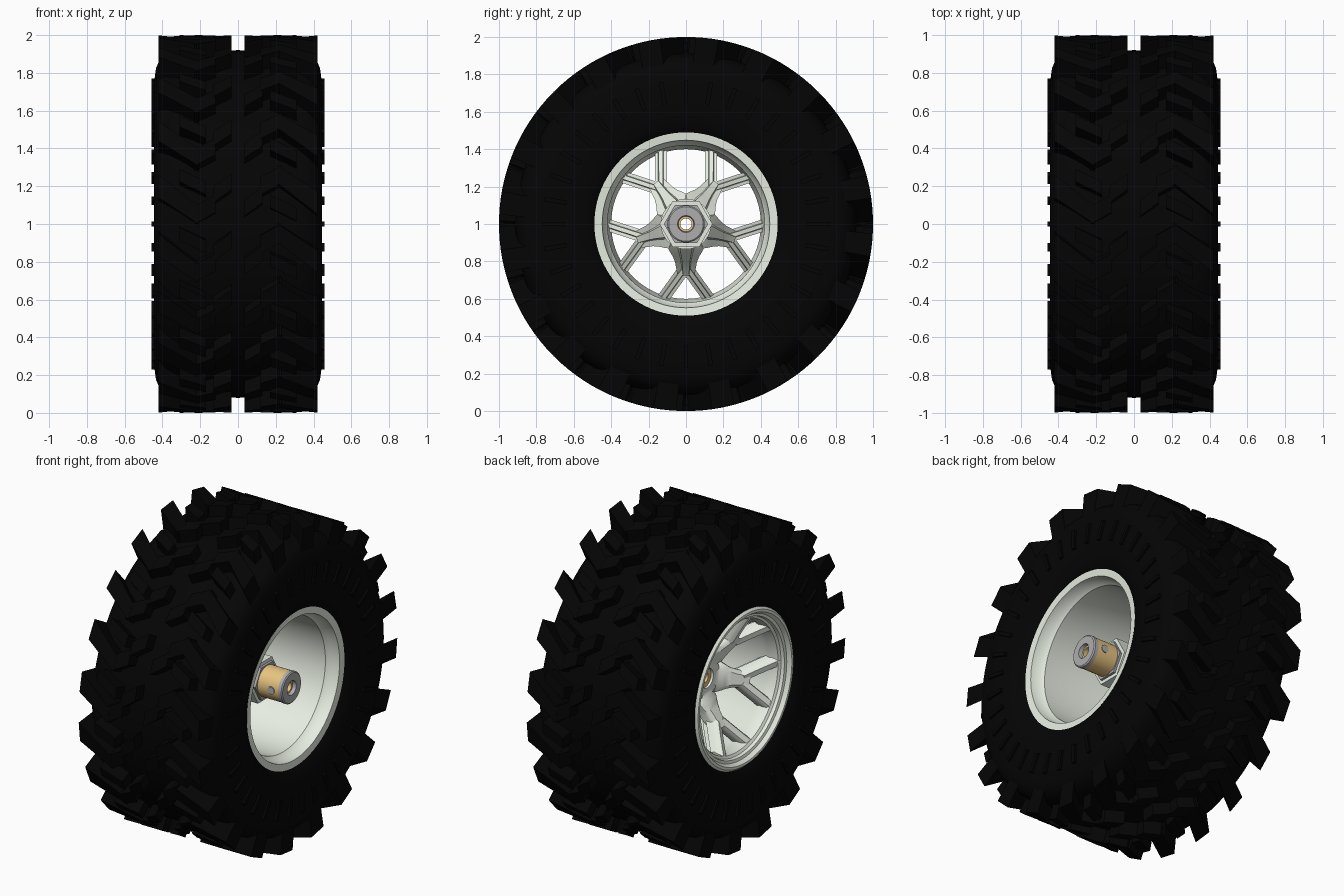
import bpy, bmesh
from math import sin, cos, pi, radians, hypot
from mathutils import Vector

if "Cube" in bpy.data.objects:
    bpy.data.objects.remove(bpy.data.objects["Cube"])


def material(name, rgb):
    m = bpy.data.materials.new(name)
    m.diffuse_color = (*rgb, 1)
    m.use_nodes = True
    m.node_tree.nodes["Principled BSDF"].inputs["Base Color"].default_value = m.diffuse_color
    return m


RUBBER = material("rubber", (0.0014, 0.0014, 0.0014))
RIM = material("pale_rim", (0.80, 0.85, 0.76))
BRASS = material("brass", (0.80, 0.55, 0.22))
STEEL = material("steel", (0.42, 0.42, 0.43))


def polar(x, r, a):
    """Point at axial position x, radius r and angle a about the axle."""
    return Vector((x, r * cos(a), 1 + r * sin(a)))


def finish(bm, name, mat, smooth=True):
    bmesh.ops.recalc_face_normals(bm, faces=bm.faces)
    me = bpy.data.meshes.new(name)
    bm.to_mesh(me)
    bm.free()
    ob = bpy.data.objects.new(name, me)
    bpy.context.collection.objects.link(ob)
    me.materials.append(mat)
    if smooth:
        bpy.ops.object.select_all(action='DESELECT')
        ob.select_set(True)
        bpy.context.view_layer.objects.active = ob
        bpy.ops.object.shade_smooth_by_angle(angle=radians(35))
    return ob


def loft(bm, loops, caps=True, ring=False):
    """Skin a list of point loops; ring joins the last loop to the first."""
    vs = [[bm.verts.new(p) for p in lp] for lp in loops]
    n = len(vs[0])
    for i in range(len(vs) if ring else len(vs) - 1):
        a, b = vs[i], vs[(i + 1) % len(vs)]
        for j in range(n):
            bm.faces.new((a[j], a[(j + 1) % n], b[(j + 1) % n], b[j]))
    if caps and not ring:
        bm.faces.new(vs[0])
        bm.faces.new(vs[-1])


def lathe(name, profile, mat, seg=96):
    """Revolve a closed (x, r) profile about the axle."""
    bm = bmesh.new()
    loft(bm, [[polar(x, r, 2 * pi * i / seg) for x, r in profile] for i in range(seg)], ring=True)
    return finish(bm, name, mat)


def tube(name, x0, x1, r0, r1, mat, seg=48):
    return lathe(name, [(x0, r0), (x0, r1), (x1, r1), (x1, r0)], mat, seg)


# Tyre carcass
half = [(0, .92), (.2, .917), (.32, .91), (.38, .897), (.415, .87), (.434, .825), (.443, .76),
        (.446, .69), (.441, .61), (.428, .54), (.405, .49), (.37, .462)]
lathe("tyre_body", half + [(-x, r) for x, r in half[:0:-1]], RUBBER, 120)

# Tread lugs: bent bars, each footprint is a strip of (x, degrees, width) entries
LUGS = 20
STRIPS = [
    [(.42, 8, 7), (.21, 0, 5.5)],
    [(.23, 0, 5.5), (.12, 3.5, 5.5)],
    [(.13, 6.5, 5), (.035, 10.5, 5)],
    [(.31, 13, 4), (.17, 9, 4)],
]
bm = bmesh.new()
for s in (1, -1):
    for k in range(LUGS):
        base = 2 * pi * k / LUGS
        for (xa, aa, wa), (xb, ab, wb) in STRIPS:
            foot = [(xa, aa), (xa, aa + wa), (xb, ab + wb), (xb, ab)]
            mid = (aa + ab + wa) / 2
            low, top = [], []
            for x, a in foot:
                low.append(polar(s * x, .85, base + s * radians(mid + (a - mid) * 1.08)))
                top.append(polar(s * x, 1.0, base + s * radians(a)))
            loft(bm, [low, top])
finish(bm, "tread_lugs", RUBBER, smooth=False)

# Plain raised ribs round both sidewalls
bm = bmesh.new()
for s in (1, -1):
    for k in range(36):
        a = 2 * pi * k / 36
        loft(bm, [[polar(s * x, r, a + d / r) for r, d in
                   ((.65, -.012), (.77, -.012), (.77, .012), (.65, .012))] for x in (.42, .458)])
finish(bm, "sidewall_ribs", RUBBER, smooth=False)

# Rim barrel with stepped lips
lathe("rim_barrel", [
    (-.405, .492), (-.42, .478), (-.42, .462), (-.395, .447), (-.39, .43), (-.37, .425),
    (-.36, .41), (-.30, .40), (-.26, .413), (.32, .42), (.345, .44), (.40, .448),
    (.405, .49), (.37, .495), (.35, .455), (-.35, .455), (-.37, .495)], RIM)


# Spokes: five raked Y shapes with a ridge along the back
def front(u):
    return -.15 - .20 * max(u - .1, 0) / .3


def section(ang, u, v, w, tilt, depth):
    n = (-sin(tilt), cos(tilt))
    xf = front(hypot(u, v))
    pts = []
    for x, f in ((xf, -.55), (xf, .55), (xf + .02, .9), (xf + .04, 1), (xf + depth * .7, 1),
                 (xf + depth * .7, .45), (xf + depth, .35), (xf + depth, -.35),
                 (xf + depth * .7, -.45), (xf + depth * .7, -1), (xf + .04, -1), (xf + .02, -.9)):
        p, q = u + n[0] * w * f, v + n[1] * w * f
        pts.append((x, p * cos(ang) - q * sin(ang), 1 + p * sin(ang) + q * cos(ang)))
    return pts


bm = bmesh.new()
for k in range(5):
    ang = radians(-90 + 72 * k)
    stem = [(.085, .07, .23), (.11, .085, .22), (.13, .095, .21), (.15, .085, .20),
            (.175, .07, .18), (.205, .058, .16), (.24, .052, .14), (.275, .045, .13)]
    loft(bm, [section(ang, u, 0, w, 0, d) for u, w, d in stem])
    for s in (1, -1):
        loft(bm, [section(ang, .245 + t * .155, s * (.012 + t * .112), .032, s * radians(36), .12)
                  for t in (0, .35, .7, 1.06)])
finish(bm, "spokes", RIM)

# Hub, hex socket and axle adapter
lathe("hub", [(-.15, .06), (-.15, .12), (-.135, .135), (.10, .135), (.10, .06)], RIM)
tube("hex_socket", .03, .19, .10, .142, RIM, 6)
tube("hex_flange", .05, .205, .04, .118, STEEL, 6)
tube("axle_sleeve", -.135, .355, .03, .097, BRASS)
lathe("axle_end", [(.35, .04), (.35, .099), (.372, .099), (.378, .092), (.378, .045)], STEEL, 48)

# Set screws on the sleeve
for s, name in ((1, "set_screw_rear"), (-1, "set_screw_front")):
    bm = bmesh.new()
    loft(bm, [[(.30 + .024 * cos(i * pi / 10), s * y, 1 + .024 * sin(i * pi / 10))
               for i in range(20)] for y in (.08, .1)])
    finish(bm, name, STEEL)
